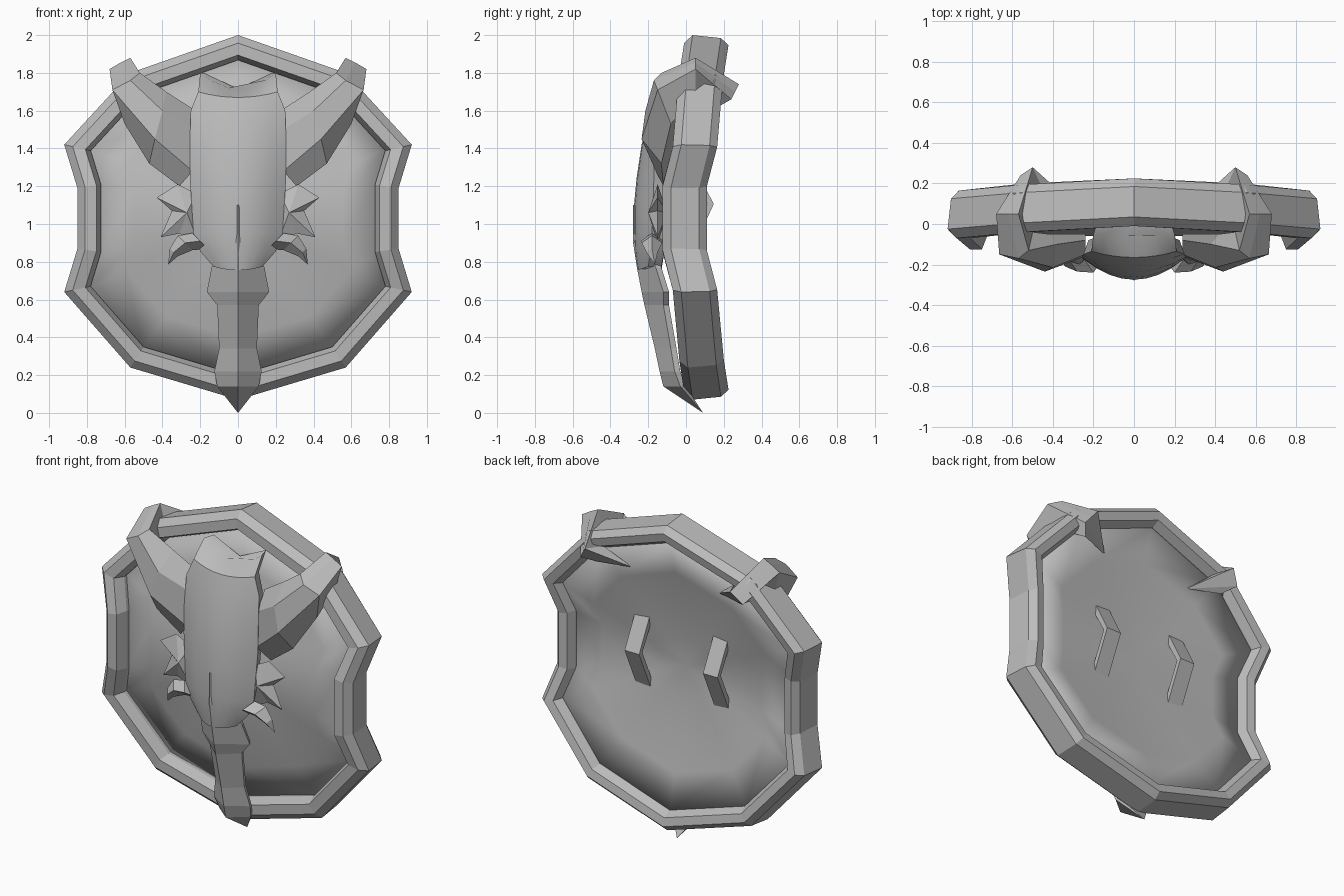
import bpy, bmesh, math
from mathutils import Vector

if "Cube" in bpy.data.objects:
    bpy.data.objects.remove(bpy.data.objects["Cube"])

GREY = (0.5, 0.5, 0.5, 1)
stone = bpy.data.materials.new("plain grey")
stone.use_nodes = True
stone.diffuse_color = GREY
stone.node_tree.nodes["Principled BSDF"].inputs["Base Color"].default_value = GREY


def make(name, verts, faces, mirror=False, smooth=None):
    """Build one mesh object, optionally mirrored across x."""
    bm = bmesh.new()
    vs = [bm.verts.new(v) for v in verts]
    for f in faces:
        bm.faces.new([vs[i] for i in f])
    bmesh.ops.recalc_face_normals(bm, faces=bm.faces)
    mesh = bpy.data.meshes.new(name)
    bm.to_mesh(mesh)
    bm.free()
    mesh.materials.append(stone)
    obj = bpy.data.objects.new(name, mesh)
    bpy.context.collection.objects.link(obj)
    if mirror:
        obj.modifiers.new("mirror", 'MIRROR').use_mirror_merge = False
    if smooth:
        bpy.ops.object.select_all(action='DESELECT')
        obj.select_set(True)
        bpy.context.view_layer.objects.active = obj
        bpy.ops.object.shade_smooth_by_angle(angle=math.radians(smooth))
    return obj


def loft(name, rings, loop=False, tip=None, **kw):
    """Skin closed rings in order; close as a loop, or with caps and a tip."""
    n, m = len(rings[0]), len(rings)
    verts = [p for r in rings for p in r]
    faces = []
    for i in range(m if loop else m - 1):
        a, b = i * n, (i + 1) % m * n
        faces += [(a + k, a + (k + 1) % n, b + (k + 1) % n, b + k) for k in range(n)]
    if not loop:
        faces.append(tuple(range(n)))
        last = (m - 1) * n
        if tip:
            verts.append(tip)
            faces += [(last + k, last + (k + 1) % n, m * n) for k in range(n)]
        else:
            faces.append(tuple(range(last, last + n)))
    return make(name, verts, faces, **kw)


# Shield outline clockwise from the apex: x, z and how far each corner leans back
MID = 1.05
half = [(0.57, 1.8, 0.085), (0.92, 1.42, 0.055), (0.85, 1.19, 0), (0.85, 0.87, 0),
        (0.92, 0.64, 0.055), (0.57, 0.24, 0.09)]
corners = [(0, 2, 0.115)] + half + [(0, 0.07, 0.115)]
corners += [(-x, z, y) for x, z, y in reversed(half)]
outline = [Vector((x, z)) for x, z, y in corners]
lean = [y for x, z, y in corners]


def inset(d):
    """Mitred inward offset of the outline."""
    out = []
    for i, p in enumerate(outline):
        e1 = (p - outline[i - 1]).normalized()
        e2 = (outline[(i + 1) % len(outline)] - p).normalized()
        n1, n2 = Vector((e1.y, -e1.x)), Vector((e2.y, -e2.x))
        out.append(p + (n1 + n2) * d / (1 + n1.dot(n2)))
    return out


# Rim: (inset, depth) profile swept round the outline
profile = [(0, -0.08), (0.04, -0.125), (0.1, -0.125), (0.125, -0.06),
           (0.125, 0.05), (0.1, 0.1), (0.05, 0.11), (0.015, 0.07)]
loops = [[(p.x, y + b, p.y) for p, b in zip(inset(d), lean)] for d, y in profile]
loft("shield_rim", [list(r) for r in zip(*loops)], loop=True)

# Dished plate: shrinking rings of the inner outline around a centre point
edge = inset(0.115)
n = len(edge)
verts, faces = [], []
steps = [1, 0.75, 0.5, 0.25]
for s in steps:
    for p, b in zip(edge, lean):
        verts.append((p.x * s, -0.025 + (b + 0.03) * s ** 1.5, MID + (p.y - MID) * s))
verts.append((0, -0.025, MID))
for j in range(len(steps) - 1):
    faces += [(j * n + k, j * n + (k + 1) % n, j * n + n + (k + 1) % n, j * n + n + k)
              for k in range(n)]
base = (len(steps) - 1) * n
faces += [(base + k, base + (k + 1) % n, base + n) for k in range(n)]
plate = make("shield_plate", verts, faces, smooth=40)
solid = plate.modifiers.new("thickness", 'SOLIDIFY')
solid.thickness, solid.offset = 0.08, 0

# Back handles: bent straps
path = [(0.03, 1.33), (0.147, 1.106), (0.02, 0.83)]
inner = [(0.0, 1.31), (0.115, 1.106), (0.0, 0.86)]
straps = [[(0.22, y, z), (0.32, y, z), (0.32, v, w), (0.22, v, w)]
          for (y, z), (v, w) in zip(path, inner)]
loft("handle", straps, mirror=True)


def section(z, hw, yc, ys, lift, cols, depth):
    """Bowed front from side to side, closed by a flat back."""
    ring = []
    for k in range(cols):
        t = 2 * k / (cols - 1) - 1
        ring.append((hw * t, yc + (ys - yc) * t * t, z + lift * t * t))
    back = ys + depth
    return ring + [(hw * 0.9, back, z + lift), (0, back, z), (-hw * 0.9, back, z + lift)]


# Skull: height, half width, centre depth, side depth, corner lift
skull = [(1.715, 0.2, -0.06, -0.05, 0.085), (1.67, 0.21, -0.165, -0.135, 0.03),
         (1.59, 0.25, -0.19, -0.15, 0.01), (1.42, 0.255, -0.235, -0.165, 0),
         (1.24, 0.255, -0.262, -0.17, 0), (1.1, 0.245, -0.275, -0.175, 0),
         (0.95, 0.235, -0.275, -0.18, 0), (0.85, 0.2, -0.27, -0.185, 0.005),
         (0.755, 0.13, -0.255, -0.2, 0.02)]
loft("skull", [section(*r, 9, 0.07) for r in skull], smooth=35)

# Beak: ridged strip running down to a hooked tip under the rim
beak = [(1.1, 0.02, -0.28, -0.26), (0.9, 0.08, -0.28, -0.22), (0.77, 0.14, -0.26, -0.16),
        (0.64, 0.165, -0.235, -0.12), (0.57, 0.11, -0.22, -0.12), (0.34, 0.1, -0.165, -0.08),
        (0.22, 0.125, -0.14, -0.06), (0.14, 0.11, -0.12, -0.03)]
loft("beak", [section(z, w, c, s, 0, 3, 0.03) for z, w, c, s in beak], tip=(0, 0.09, 0.0))

# Horns: five-sided, curling over the rim and hooking behind it
horn = [
    [(0.24, -0.08, 1.61), (0.24, -0.15, 1.5), (0.24, -0.16, 1.28), (0.31, -0.12, 1.2),
     (0.24, -0.05, 1.4)],
    [(0.38, -0.1, 1.7), (0.4, -0.215, 1.6), (0.44, -0.235, 1.45), (0.47, -0.13, 1.32),
     (0.42, -0.05, 1.5)],
    [(0.52, -0.13, 1.8), (0.57, -0.17, 1.76), (0.665, -0.15, 1.71), (0.6, -0.08, 1.53),
     (0.5, -0.04, 1.66)],
    [(0.57, 0.05, 1.88), (0.62, 0.05, 1.855), (0.68, 0.05, 1.82), (0.64, 0.05, 1.68),
     (0.53, 0.05, 1.72)],
    [(0.5, 0.28, 1.74), (0.53, 0.26, 1.7), (0.56, 0.24, 1.66), (0.5, 0.17, 1.62),
     (0.45, 0.17, 1.73)],
]
loft("horn", horn, tip=(0.3, 0.1, 1.61), mirror=True)

# Cheek frill: pointed fin with a raised facet centre on both sides
fin = [(0.22, 1.16), (0.32, 1.21), (0.43, 1.14), (0.35, 1.07), (0.41, 0.93),
       (0.31, 0.95), (0.21, 0.9)]
m = len(fin)
verts = [(x, -0.15, z) for x, z in fin] + [(0.27, -0.2, 1.06), (0.27, -0.1, 1.06)]
faces = [(k, (k + 1) % m, apex) for k in range(m) for apex in (m, m + 1)]
make("cheek_frill", verts, faces, mirror=True)

# Jaw spike: short curved tusk
tusk = []
for x, z, r in [(0.2, 0.91, 0.06), (0.28, 0.9, 0.055), (0.34, 0.85, 0.03)]:
    tusk.append([(x + r * 0.7, -0.18, z + r * 0.7), (x, -0.18 - r, z),
                 (x - r * 0.7, -0.18, z - r * 0.7), (x, -0.18 + r, z)])
loft("jaw_spike", tusk, tip=(0.37, -0.165, 0.785), mirror=True)
